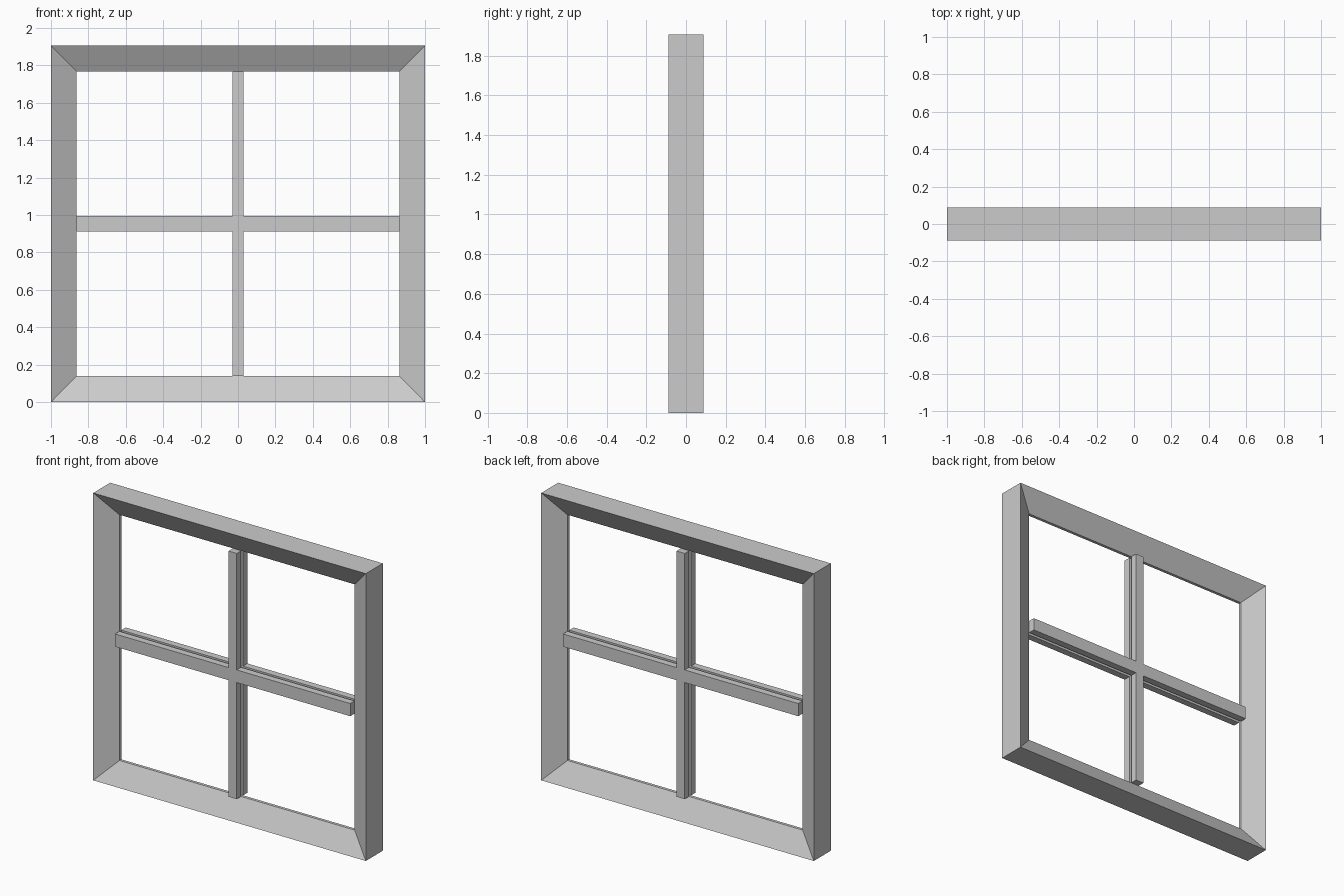
import bpy, bmesh

if "Cube" in bpy.data.objects:
    bpy.data.objects.remove(bpy.data.objects["Cube"])

H = 1.906          # overall height
ZC = H / 2
DEPTH = 0.089      # half depth of the frame
LIP = 0.01         # half thickness of the inner lip / glazing gap
INX, INZ = 0.863, ZC - 0.138   # half size of the opening


def finish(name, bm):
    bmesh.ops.recalc_face_normals(bm, faces=bm.faces)
    mesh = bpy.data.meshes.new(name)
    bm.to_mesh(mesh)
    bm.free()
    obj = bpy.data.objects.new(name, mesh)
    bpy.context.collection.objects.link(obj)
    return obj


# Mitred outer frame: section lofted round as four-cornered loops
bm = bmesh.new()
section = [(1.0, ZC, -DEPTH), (INX, INZ, -LIP), (INX, INZ, LIP), (1.0, ZC, DEPTH)]
loops = [[bm.verts.new((sx * hx, y, ZC + sz * hz))
          for sx, sz in ((-1, -1), (1, -1), (1, 1), (-1, 1))]
         for hx, hz, y in section]
for i, a in enumerate(loops):
    b = loops[(i + 1) % len(loops)]
    for j in range(4):
        k = (j + 1) % 4
        bm.faces.new((a[j], a[k], b[k], b[j]))
finish("window_frame", bm)


# Glazing bars: a cross outline extruded, one each side of the glass gap
def glazing_cross(name, y0, y1):
    w, h = 0.03, 0.042
    quarter = [(INX, h), (w, h), (w, INZ)]
    outline = (quarter
               + [(-x, z) for x, z in reversed(quarter)]
               + [(-x, -z) for x, z in quarter]
               + [(x, -z) for x, z in reversed(quarter)])
    bm = bmesh.new()
    face = bm.faces.new([bm.verts.new((x, y0, ZC + z)) for x, z in outline])
    ext = bmesh.ops.extrude_face_region(bm, geom=[face], use_keep_orig=True)
    verts = [g for g in ext["geom"] if isinstance(g, bmesh.types.BMVert)]
    bmesh.ops.translate(bm, verts=verts, vec=(0, y1 - y0, 0))
    finish(name, bm)


glazing_cross("front_glazing_bars", -0.056, -LIP)
glazing_cross("back_glazing_bars", LIP, 0.056)
